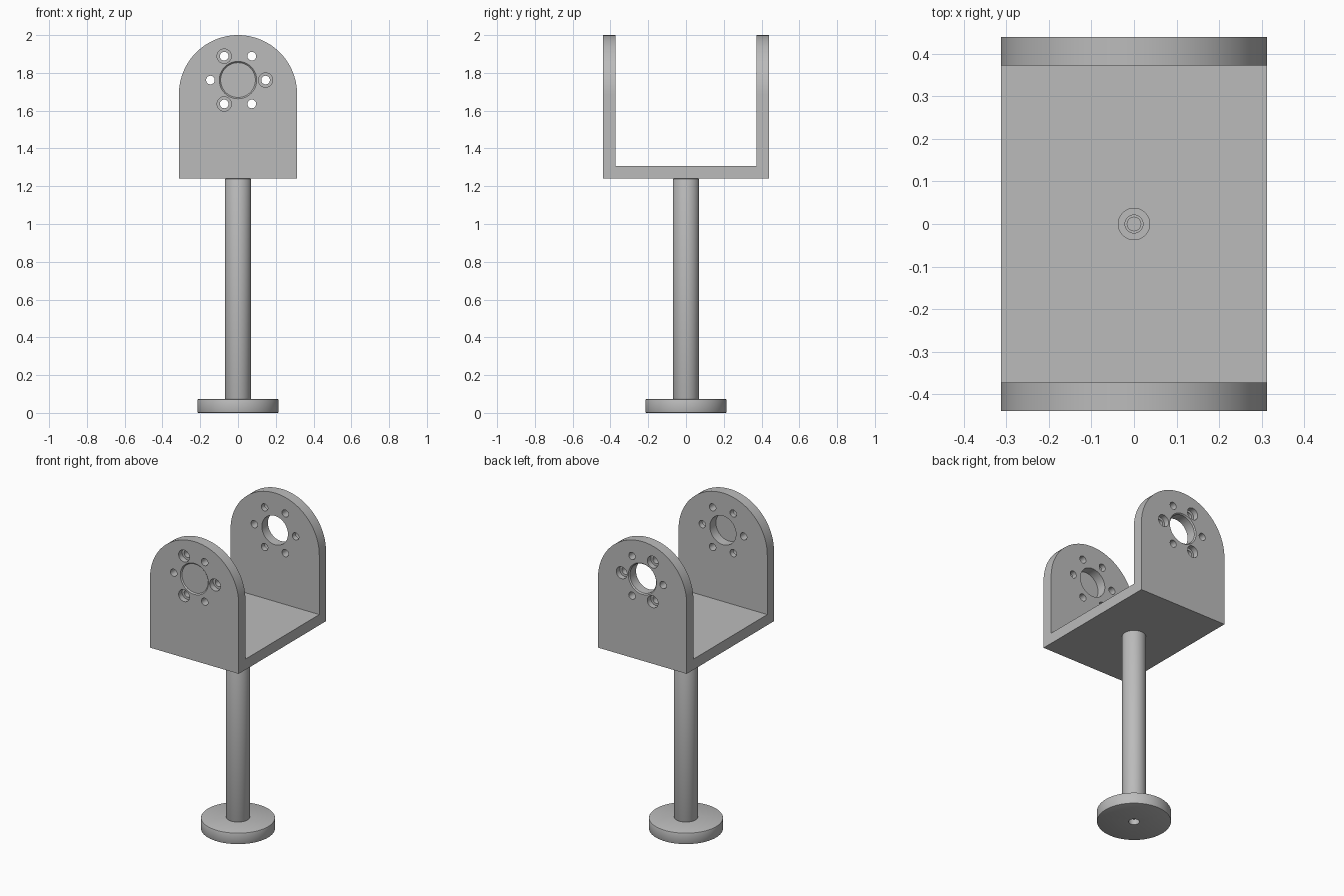
import bpy, bmesh, math
from mathutils import Matrix, Vector

if "Cube" in bpy.data.objects:
    bpy.data.objects.remove(bpy.data.objects["Cube"], do_unlink=True)

grey = bpy.data.materials.new("satin grey")
grey.use_nodes = True
colour = (0.5, 0.5, 0.5, 1)
grey.diffuse_color = colour
grey.node_tree.nodes["Principled BSDF"].inputs["Base Color"].default_value = colour

HALF_W, HALF_D, THICK = 0.313, 0.44, 0.068
BASE_TOP, FLOOR, TOP = 0.073, 1.24, 2.0
HUB_Z, BOLT_R = 1.762, 0.146


def add_object(name, bm, helper=False):
    bmesh.ops.recalc_face_normals(bm, faces=bm.faces)
    mesh = bpy.data.meshes.new(name)
    bm.to_mesh(mesh)
    bm.free()
    mesh.materials.append(grey)
    obj = bpy.data.objects.new(name, mesh)
    bpy.context.collection.objects.link(obj)
    obj.hide_render = helper
    return obj


def prism(name, points, direction, helper=False):
    bm = bmesh.new()
    face = bm.faces.new([bm.verts.new(p) for p in points])
    out = bmesh.ops.extrude_face_region(bm, geom=[face])
    verts = [v for v in out["geom"] if isinstance(v, bmesh.types.BMVert)]
    bmesh.ops.translate(bm, verts=verts, vec=direction)
    return add_object(name, bm, helper)


def cylinder(bm, start, end, radius, sides=40, radius_end=None):
    start, end = Vector(start), Vector(end)
    axis = end - start
    turn = axis.to_track_quat("Z", "Y").to_matrix().to_4x4()
    bmesh.ops.create_cone(bm, cap_ends=True, segments=sides, radius1=radius,
                          radius2=radius if radius_end is None else radius_end,
                          depth=axis.length,
                          matrix=Matrix.Translation((start + end) / 2) @ turn)


def rod(name, z0, z1, radius, helper=False, sides=64):
    bm = bmesh.new()
    cylinder(bm, (0, 0, z0), (0, 0, z1), radius, sides)
    return add_object(name, bm, helper)


def apply(obj, modifier):
    bpy.context.view_layer.objects.active = obj
    bpy.ops.object.modifier_apply(modifier=modifier.name)


def boolean(obj, cutter, operation="DIFFERENCE"):
    mod = obj.modifiers.new("cut", "BOOLEAN")
    mod.operation, mod.solver, mod.object = operation, "EXACT", cutter
    apply(obj, mod)
    bpy.data.objects.remove(cutter, do_unlink=True)


def bevel(obj, width):
    mod = obj.modifiers.new("edge", "BEVEL")
    mod.width, mod.segments = width, 2
    mod.limit_method, mod.angle_limit = "ANGLE", math.radians(40)
    apply(obj, mod)


def smooth(obj):
    bpy.ops.object.select_all(action="DESELECT")
    obj.select_set(True)
    bpy.context.view_layer.objects.active = obj
    bpy.ops.object.shade_smooth_by_angle(angle=math.radians(25))


# Yoke: a U-shaped channel trimmed to a rounded arch outline
inner = HALF_D - THICK
channel = [(-HALF_D, FLOOR), (HALF_D, FLOOR), (HALF_D, TOP), (inner, TOP),
           (inner, FLOOR + THICK), (-inner, FLOOR + THICK), (-inner, TOP), (-HALF_D, TOP)]
yoke = prism("yoke_bracket", [(-HALF_W, y, z) for y, z in channel], (2 * HALF_W, 0, 0))

# Corner cutters that leave a semicircular top
for side in (-1, 1):
    arc = [(side * HALF_W * math.cos(a), -1, TOP - HALF_W + HALF_W * math.sin(a))
           for a in (math.pi / 2 * i / 24 for i in range(25))]
    arc += [(0, -1, TOP + 0.1), (side * 0.5, -1, TOP + 0.1), (side * 0.5, -1, TOP - HALF_W)]
    boolean(yoke, prism("corner_cutter", arc, (0, 2, 0), True))
bevel(yoke, 0.006)

# Hub opening and bolt ring through both plates
bm = bmesh.new()
cylinder(bm, (0, -0.6, HUB_Z), (0, 0.6, HUB_Z), 0.092, 64)
for i in range(6):
    a = math.radians(60 * i)
    x, z = BOLT_R * math.cos(a), HUB_Z + BOLT_R * math.sin(a)
    cylinder(bm, (x, -0.6, z), (x, 0.6, z), 0.023, 32)
boolean(yoke, add_object("hole_cutter", bm, True))

# Chamfered rims of the hub opening and counterbores on alternate bolts
bm = bmesh.new()
for side in (-1, 1):
    cylinder(bm, (0, side * (HALF_D + 0.001), HUB_Z), (0, side * (HALF_D - 0.007), HUB_Z),
             0.1, 64, 0.092)
    for i in range(0, 6, 2):
        a = math.radians(60 * i)
        x, z = BOLT_R * math.cos(a), HUB_Z + BOLT_R * math.sin(a)
        cylinder(bm, (x, side * (HALF_D - 0.035), z), (x, side * 0.6, z), 0.038, 32)
boolean(yoke, add_object("counterbore_cutter", bm, True))

# Floor screw hole with counterbore
boolean(yoke, rod("floor_hole_cutter", FLOOR - 0.1, FLOOR + 0.2, 0.021, True, 32))
boolean(yoke, rod("floor_bore_cutter", FLOOR + THICK - 0.035, FLOOR + 0.2, 0.037, True, 32))
smooth(yoke)

# Post with tapped holes in both ends
post = rod("post", BASE_TOP, FLOOR, 0.07)
bevel(post, 0.006)
for z0, z1 in ((BASE_TOP - 0.1, BASE_TOP + 0.15), (FLOOR - 0.15, FLOOR + 0.1)):
    boolean(post, rod("tap_cutter", z0, z1, 0.016, True, 32))
smooth(post)

# Round foot with a central screw hole, counterbored below
foot = rod("foot_disc", 0, BASE_TOP, 0.215, sides=96)
bevel(foot, 0.006)
boolean(foot, rod("foot_hole_cutter", -0.1, 0.2, 0.021, True, 32))
boolean(foot, rod("foot_bore_cutter", -0.1, 0.035, 0.032, True, 32))
smooth(foot)
